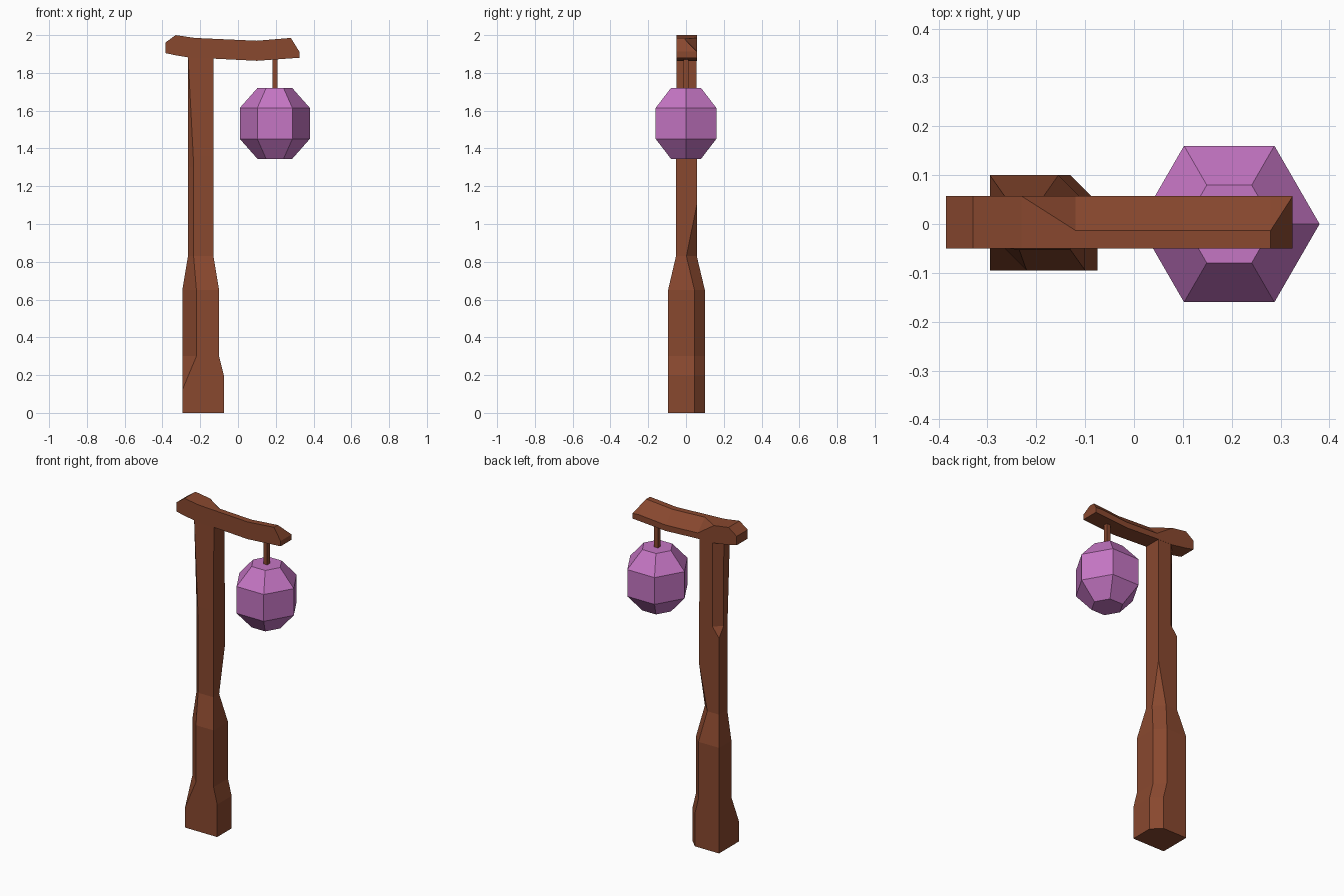
import bpy, bmesh, math

if "Cube" in bpy.data.objects:
    bpy.data.objects.remove(bpy.data.objects["Cube"])


def material(name, color):
    m = bpy.data.materials.new(name)
    m.diffuse_color = (*color, 1)
    m.use_nodes = True
    m.node_tree.nodes["Principled BSDF"].inputs["Base Color"].default_value = m.diffuse_color
    return m


def loft(name, rings, mat):
    """Skin a list of equal-length point rings and cap both ends."""
    bm = bmesh.new()
    loops = [[bm.verts.new(p) for p in ring] for ring in rings]
    n = len(loops[0])
    for a, b in zip(loops, loops[1:]):
        for i in range(n):
            j = (i + 1) % n
            bm.faces.new((a[i], a[j], b[j], b[i]))
    bm.faces.new(loops[0][::-1])
    bm.faces.new(loops[-1])
    bmesh.ops.remove_doubles(bm, verts=bm.verts, dist=0.0005)
    bmesh.ops.recalc_face_normals(bm, faces=bm.faces)
    mesh = bpy.data.meshes.new(name)
    bm.to_mesh(mesh)
    bm.free()
    mesh.materials.append(mat)
    ob = bpy.data.objects.new(name, mesh)
    bpy.context.collection.objects.link(ob)
    return ob


def post_ring(z, x0, x1, y0, y1, fl, br, bl):
    """Rectangle with hewn front-left, back-right and back-left corners."""
    return [(x0, y0 + fl, z), (x0 + fl, y0, z), (x1, y0, z),
            (x1, y1 - br, z), (x1 - br, y1, z),
            (x0 + bl, y1, z), (x0, y1 - bl, z)]


def beam_ring(x, zb, zt, c):
    """Rectangle with a hewn upper back edge of size c."""
    y0, y1 = -0.05, 0.057
    return [(x, y0, zb), (x, y0, zt), (x, y1 - c, zt), (x, y1, zt - c), (x, y1, zb)]


def hexagon(z, r, cx=0.195):
    return [(cx + r * math.cos(i * math.pi / 3), r * math.sin(i * math.pi / 3), z)
            for i in range(6)]


wood = material("wood", (0.25, 0.065, 0.028))
glow = material("lantern_purple", (0.56, 0.18, 0.55))

# Post: z, x range, y range, corner cuts
loft("post", [post_ring(*r) for r in [
    (0.00, -0.295, -0.075, -0.095, 0.10, 0, 0.055, 0),
    (0.12, -0.295, -0.075, -0.095, 0.10, 0, 0.055, 0),
    (0.20, -0.295, -0.075, -0.095, 0.10, 0.033, 0.055, 0),
    (0.30, -0.295, -0.10, -0.095, 0.10, 0.075, 0.055, 0),
    (0.65, -0.295, -0.10, -0.095, 0.10, 0.075, 0.055, 0),
    (0.83, -0.265, -0.13, -0.053, 0.057, 0.03, 0.055, 0),
    (1.10, -0.265, -0.13, -0.053, 0.057, 0.03, 0, 0),
    (1.30, -0.265, -0.13, -0.053, 0.057, 0.03, 0, 0),
    (1.36, -0.265, -0.13, -0.053, 0.057, 0.028, 0, 0.045),
    (1.90, -0.265, -0.13, -0.049, 0.056, 0, 0, 0.045),
]], wood)

# Crossbeam: x, underside, top, edge cut
loft("crossbeam", [beam_ring(*r) for r in [
    (-0.385, 1.905, 1.96, 0),
    (-0.33, 1.893, 2.0, 0),
    (-0.23, 1.877, 1.985, 0),
    (-0.12, 1.875, 1.98, 0.07),
    (0.10, 1.864, 1.97, 0.07),
    (0.28, 1.877, 1.985, 0.07),
    (0.325, 1.88, 1.912, 0),
]], wood)

# Hanging rod
bpy.ops.mesh.primitive_cube_add(size=1, location=(0.195, 0, 1.79))
rod = bpy.context.object
rod.name = "hanging_rod"
rod.scale = (0.026, 0.026, 0.18)
rod.data.materials.append(wood)

# Lantern
loft("lantern", [hexagon(1.345, 0.092), hexagon(1.45, 0.185),
                 hexagon(1.615, 0.185), hexagon(1.72, 0.092)], glow)
